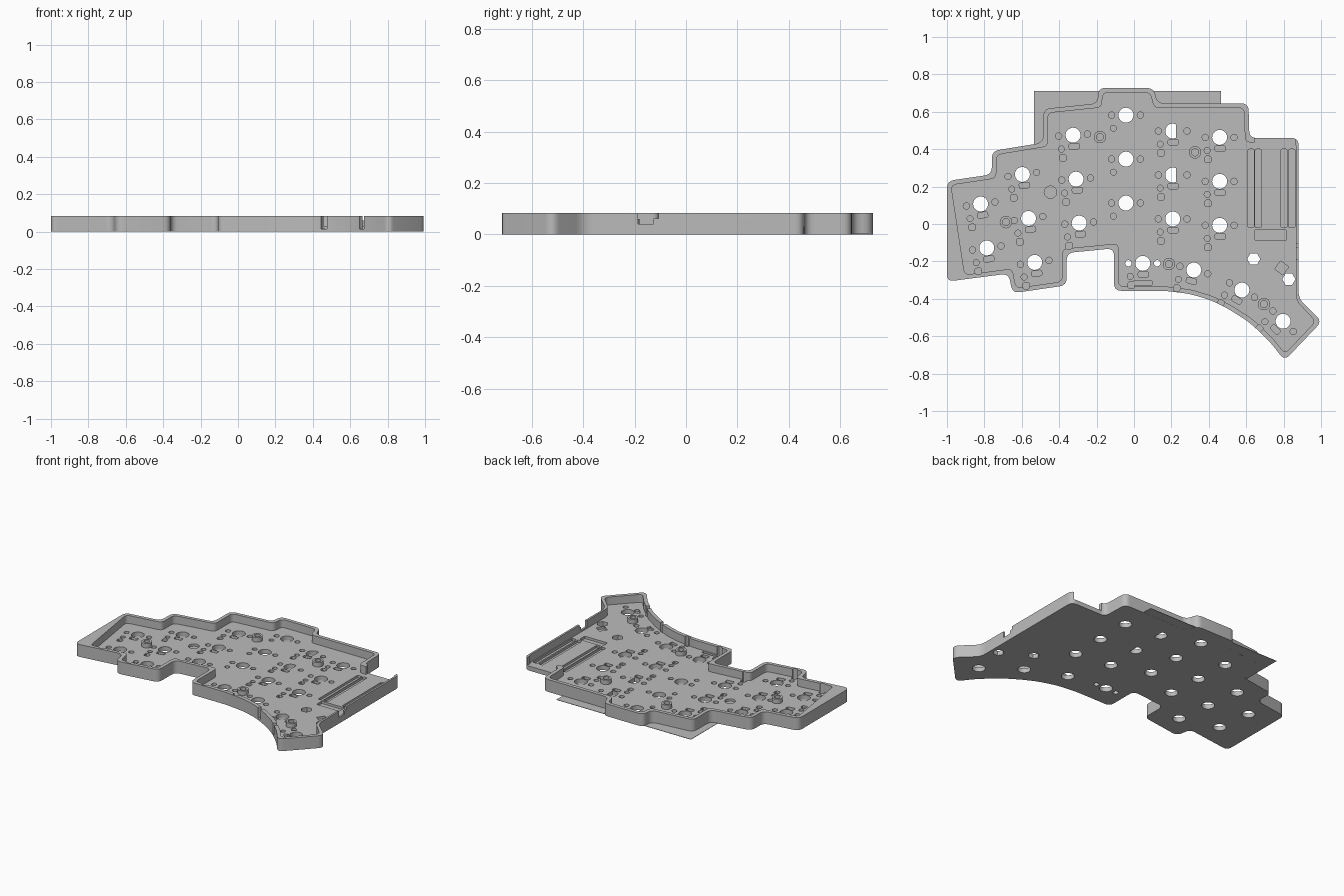
import bpy, bmesh, math
from mathutils import Vector, Matrix

old = bpy.data.objects.get("Cube")
if old:
    bpy.data.objects.remove(old, do_unlink=True)

HEIGHT, FLOOR, POCKET = 0.083, 0.03, 0.014

grey = bpy.data.materials.new("plain grey")
grey.use_nodes = True
grey.diffuse_color = (0.5, 0.5, 0.5, 1)
grey.node_tree.nodes["Principled BSDF"].inputs["Base Color"].default_value = (0.5, 0.5, 0.5, 1)


def prism(bm, pts, z0, z1):
    """Closed upright prism over a 2D outline."""
    low = [bm.verts.new((p[0], p[1], z0)) for p in pts]
    high = [bm.verts.new((p[0], p[1], z1)) for p in pts]
    bm.faces.new(low)
    bm.faces.new(high)
    for i in range(len(pts)):
        j = (i + 1) % len(pts)
        bm.faces.new((low[i], low[j], high[j], high[i]))


def ngon(c, r, n=24, turn=0.0):
    return [(c[0] + r * math.cos(turn + math.tau * i / n),
             c[1] + r * math.sin(turn + math.tau * i / n)) for i in range(n)]


def rect(x0, x1, y0, y1):
    return [(x0, y0), (x1, y0), (x1, y1), (x0, y1)]


def rounded(corners, reach=0.04, steps=6):
    """Round every corner with a short curve."""
    out = []
    pts = [Vector(c) for c in corners]
    for i, p in enumerate(pts):
        a, b = pts[i - 1], pts[(i + 1) % len(pts)]
        d = min(reach, 0.45 * (a - p).length, 0.45 * (b - p).length)
        s, e = p + (a - p).normalized() * d, p + (b - p).normalized() * d
        for k in range(steps + 1):
            t = k / steps
            out.append(s * (1 - t) ** 2 + p * 2 * t * (1 - t) + e * t * t)
    return out


def inset(corners, thickness):
    """Move every edge of a clockwise outline inward."""
    pts = [Vector(c) for c in corners]
    out = []
    for i, p in enumerate(pts):
        d1 = (p - pts[i - 1]).normalized()
        d2 = (pts[(i + 1) % len(pts)] - p).normalized()
        n1, n2 = Vector((d1.y, -d1.x)), Vector((d2.y, -d2.x))
        out.append(p + (n1 + n2) * thickness / (1 + n1.dot(n2)))
    return out


def finish(bm, name):
    bmesh.ops.recalc_face_normals(bm, faces=bm.faces)
    mesh = bpy.data.meshes.new(name)
    bm.to_mesh(mesh)
    bm.free()
    mesh.materials.append(grey)
    obj = bpy.data.objects.new(name, mesh)
    bpy.context.collection.objects.link(obj)
    return obj


def activate(obj):
    bpy.ops.object.select_all(action='DESELECT')
    obj.select_set(True)
    bpy.context.view_layer.objects.active = obj


def cut(obj, cutter):
    activate(obj)
    mod = obj.modifiers.new("cut", 'BOOLEAN')
    mod.operation, mod.solver, mod.use_self = 'DIFFERENCE', 'EXACT', True
    mod.object = cutter
    cutter.hide_render = True
    bpy.ops.object.modifier_apply(modifier=mod.name)


# Tray outline, clockwise from the left back corner
outline = [(-1, 0.23), (-0.76, 0.265), (-0.76, 0.39), (-0.485, 0.435), (-0.485, 0.615),
           (-0.195, 0.645), (-0.19, 0.727), (0.105, 0.727), (0.125, 0.645), (0.612, 0.645),
           (0.617, 0.46), (0.88, 0.46), (0.88, -0.4), (1.005, -0.52), (0.805, -0.73),
           (0.727, -0.63), (0.62, -0.528), (0.51, -0.457), (0.41, -0.407), (0.3, -0.374),
           (0.165, -0.357), (-0.107, -0.357), (-0.107, -0.13), (-0.36, -0.155),
           (-0.36, -0.328), (-0.65, -0.37), (-0.67, -0.265), (-1, -0.308)]
inner = inset(outline, 0.024)
inner[0], inner[-1] = Vector((-0.978, 0.208)), Vector((-0.905, -0.272))
for i in (11, 12):
    inner[i].x = 0.867

bm = bmesh.new()
prism(bm, rounded(outline), 0, HEIGHT)
tray = finish(bm, "tray")

# Hollow, cable gap in the back wall, notch in the side wall
bm = bmesh.new()
prism(bm, rounded(inner, 0.03), FLOOR, 0.2)
hollow = finish(bm, "hollow_cutter")
bm = bmesh.new()
prism(bm, rect(0.645, 0.86, 0.42, 0.5), FLOOR, 0.2)
prism(bm, rect(0.85, 0.9, -0.187, -0.126), 0.04, 0.2)
prism(bm, rect(0.85, 0.9, -0.13, -0.107), 0.062, 0.2)
gaps = finish(bm, "gap_cutter")

# Switch positions: x, y, turn in degrees
columns = [(-0.82, 0.107, 2, 8), (-0.597, 0.265, 3, 8), (-0.326, 0.475, 3, 4),
           (-0.043, 0.582, 3, 0), (0.207, 0.497, 3, 0), (0.458, 0.463, 3, 0)]
switches = []
for x, y, count, turn in columns:
    slant = math.tan(math.radians(turn))
    switches += [(x + 0.235 * k * slant, y - 0.235 * k, turn) for k in range(count)]
switches += [(0.047, -0.21, 0), (0.32, -0.246, -15), (0.577, -0.353, -30), (0.797, -0.52, -45)]

through, pockets = bmesh.new(), bmesh.new()
for x, y, turn in switches:
    rot = Matrix.Rotation(math.radians(turn), 2)

    def place(pts):
        return [rot @ Vector(p) + Vector((x, y)) for p in pts]

    middle_thumb = (x == 0.047)
    prism(through, place(ngon((0, 0), 0.04)), -0.1, 0.2)
    for side in (-0.077, 0.077):
        pin = place(ngon((side, 0), 0.017, 16))
        if middle_thumb:
            prism(through, pin, -0.1, 0.2)
        else:
            prism(pockets, pin, POCKET, 0.2)
    prism(pockets, place(ngon((-0.067, -0.07), 0.016, 16)), POCKET, 0.2)
    if middle_thumb:
        prism(pockets, place(rect(-0.05, 0.05, -0.115, -0.095)), POCKET, 0.2)
    if x != -0.043:
        prism(pockets, place(rounded(rect(-0.08, -0.045, -0.135, -0.1), 0.012, 3)), POCKET, 0.2)
        prism(pockets, place(rounded(rect(-0.025, 0.03, -0.075, -0.045), 0.01, 3)), POCKET, 0.2)

# Hexagonal through holes and controller pockets
for c in ((0.64, -0.187), (0.828, -0.295)):
    prism(through, ngon(c, 0.035, 6), -0.1, 0.2)
for x in (0.61, 0.648, 0.786, 0.828):
    prism(pockets, rounded(rect(x, x + 0.032, -0.02, 0.4), 0.008, 3), POCKET, 0.2)
prism(pockets, rounded(rect(0.645, 0.815, -0.088, -0.032), 0.008, 3), POCKET, 0.2)
prism(pockets, ngon((0.79, -0.235), 0.038, 4, 0.15), POCKET, 0.2)
prism(pockets, ngon((-0.447, 0.17), 0.033), POCKET, 0.2)

through = finish(through, "hole_cutter")
pockets = finish(pockets, "pocket_cutter")

# Thin sheet under the back edge
bm = bmesh.new()
prism(bm, rect(-0.535, 0.465, 0.42, 0.712), 0.0005, 0.003)
sheet = finish(bm, "back_sheet")

for cutter in (hollow, gaps, pockets, through):
    cut(tray, cutter)
cut(sheet, through)
for cutter in (hollow, gaps, pockets, through):
    bpy.data.objects.remove(cutter, do_unlink=True)

# Infill that half covers two holes
bm = bmesh.new()
for y in (0.497, 0.262):
    prism(bm, rect(0.224, 0.25, y - 0.04, y + 0.04), 0.001, FLOOR - 0.0005)
finish(bm, "hole_infill")

# Hollow screw posts
bm = bmesh.new()
for c in ((-0.182, 0.465), (0.326, 0.383), (0.187, -0.214), (0.695, -0.428), (-0.685, 0.01)):
    rings = [[bm.verts.new((*p, z)) for p in ngon(c, r)] for r, z in
             ((0.033, FLOOR - 0.005), (0.033, 0.06), (0.019, 0.06), (0.019, FLOOR - 0.005))]
    for k in range(4):
        a, b = rings[k], rings[(k + 1) % 4]
        for i in range(len(a)):
            j = (i + 1) % len(a)
            bm.faces.new((a[i], a[j], b[j], b[i]))
posts = finish(bm, "screw_posts")

for obj in (tray, posts):
    activate(obj)
    bpy.ops.object.shade_smooth_by_angle(angle=math.radians(30))
